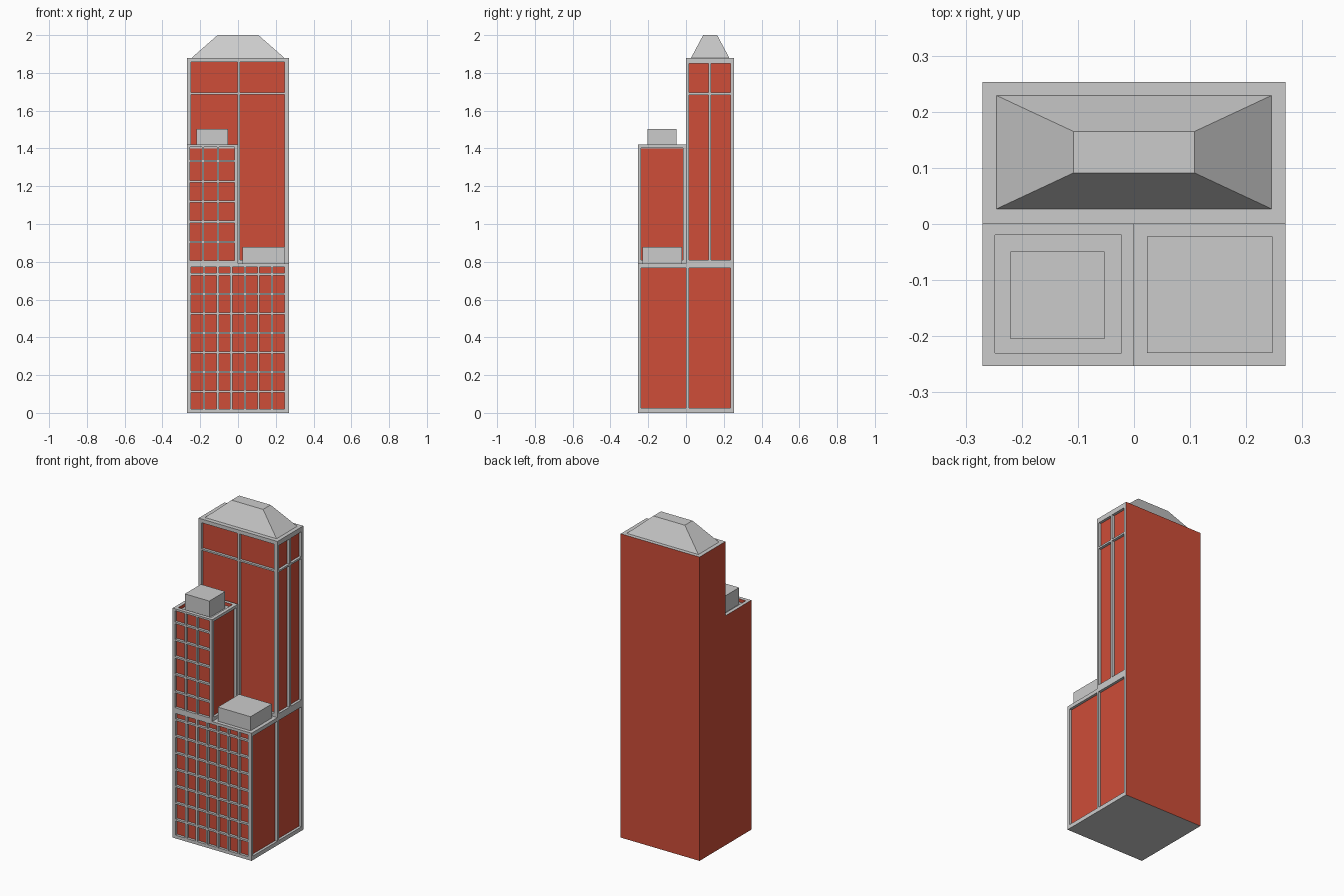
import bpy, bmesh
from mathutils import Vector

if "Cube" in bpy.data.objects:
    bpy.data.objects.remove(bpy.data.objects["Cube"])

X, Y, D = 0.27, 0.253, 0.016      # half footprint, window recess depth


def material(name, col):
    m = bpy.data.materials.new(name)
    m.diffuse_color = col
    m.use_nodes = True
    m.node_tree.nodes["Principled BSDF"].inputs["Base Color"].default_value = m.diffuse_color
    return m


GREY = material("grey_stone", (0.6, 0.6, 0.6, 1))
RED = material("red_glass", (0.62, 0.075, 0.04, 1))


def add_box(bm, lo, hi, red_dirs=()):
    """Box whose faces on the plain left/back planes (or in red_dirs) are red."""
    vs = [bm.verts.new((x, y, z)) for x in (lo[0], hi[0])
          for y in (lo[1], hi[1]) for z in (lo[2], hi[2])]
    for ids, n in (((0, 1, 3, 2), "-x"), ((4, 6, 7, 5), "+x"), ((0, 4, 5, 1), "-y"),
                   ((2, 3, 7, 6), "+y"), ((0, 2, 6, 4), "-z"), ((1, 5, 7, 3), "+z")):
        f = bm.faces.new([vs[i] for i in ids])
        plain = (n == "-x" and lo[0] <= -X + 1e-4) or (n == "+y" and hi[1] >= Y - 1e-4)
        f.material_index = int(plain or n in red_dirs)


def finish(name, bm):
    me = bpy.data.meshes.new(name)
    bmesh.ops.recalc_face_normals(bm, faces=bm.faces)
    bm.to_mesh(me)
    bm.free()
    me.materials.append(GREY)
    me.materials.append(RED)
    ob = bpy.data.objects.new(name, me)
    bpy.context.collection.objects.link(ob)
    return ob


def boxes(name, items, red_dirs=()):
    bm = bmesh.new()
    for lo, hi in items:
        add_box(bm, lo, hi, red_dirs)
    return finish(name, bm)


def frame(name, side, plane, u_bars, z_bars):
    """Facade grid: bars are (start, end) spans; side 'front' or 'right'."""
    u0, u1 = u_bars[0][0], u_bars[-1][1]
    z0, z1 = z_bars[0][0], z_bars[-1][1]
    rects = [(a, b, z0, z1) for a, b in u_bars] + [(u0, u1, a, b) for a, b in z_bars]
    if side == "front":
        items = [((a, plane, c), (b, plane + D, d)) for a, b, c, d in rects]
    else:
        items = [((plane - D, a, c), (plane, b, d)) for a, b, c, d in rects]
    return boxes(name, items)


def bars(centres, w=0.011):
    return [(c - w / 2, c + w / 2) for c in centres]


# Solid cores with red walls
WALLS = ("+x", "-y")
boxes("base_core", [((-X, -Y + D, 0), (X - D, Y, 0.79))], WALLS)
boxes("tall_core", [((-X, D, 0.79), (X - D, Y, 1.88))], WALLS)
boxes("middle_core", [((-X, -Y + D, 0.79), (-D, 0, 1.40))], WALLS)

# Base facades
frame("base_front_frame", "front", -Y,
      [(-X, -0.25)] + bars([-0.179 + 0.0717 * i for i in range(6)]) + [(0.247, X)],
      [(0, 0.02)] + bars([0.114 + 0.1033 * i for i in range(7)]) + [(0.773, 0.79)])
frame("base_right_frame", "right", X,
      [(-Y, -0.238), (0, 0.015), (0.235, Y)], [(0, 0.025), (0.767, 0.79)])

# Middle tower facades
frame("middle_front_frame", "front", -Y,
      [(-X, -0.255)] + bars([-0.185, -0.105]) + [(-0.018, 0)],
      [(0.79, 0.808)] + bars([0.905 + 0.107 * i for i in range(5)]) + [(1.408, 1.42)])
frame("middle_right_frame", "right", 0,
      [(-Y, -0.24), (-0.015, 0)], [(0.79, 0.81), (1.403, 1.42)])

# Tall tower facades
frame("tall_front_frame", "front", 0,
      [(-X, -0.25), (-0.002, 0.01), (0.246, X)],
      [(0.79, 0.81), (1.686, 1.696), (1.857, 1.88)])
frame("tall_right_frame", "right", X,
      [(0, 0.017), (0.118, 0.132), (0.236, Y)],
      [(0.79, 0.81), (1.684, 1.695), (1.85, 1.88)])

# Middle tower parapet with red inner faces
a, b, c, d = -0.248, -0.022, -0.23, -0.02
for side, lo, hi, red in (("left", (-X, -Y + D), (a, 0), ("+x",)),
                          ("right", (b, -Y + D), (-D, 0), ("-x",)),
                          ("front", (a, -Y + D), (b, c), ("+y",)),
                          ("back", (a, d), (b, 0), ("-y",))):
    boxes("parapet_" + side, [((*lo, 1.40), (*hi, 1.42))], red)

# Rooftop housings
boxes("middle_roof_box", [((-0.22, -0.205, 1.40), (-0.053, -0.049, 1.503))])
boxes("low_roof_box", [((0.023, -0.23, 0.79), (0.247, -0.022, 0.877))])

# Tapered crown
crown_bm = bmesh.new()
add_box(crown_bm, (-0.245, 0.027, 1.88), (0.245, 0.229, 2.0))
for v in crown_bm.verts:
    if v.co.z > 1.95:
        v.co = Vector((0.108 if v.co.x > 0 else -0.108,
                       0.165 if v.co.y > 0.12 else 0.091, 2.0))
finish("crown", crown_bm)
